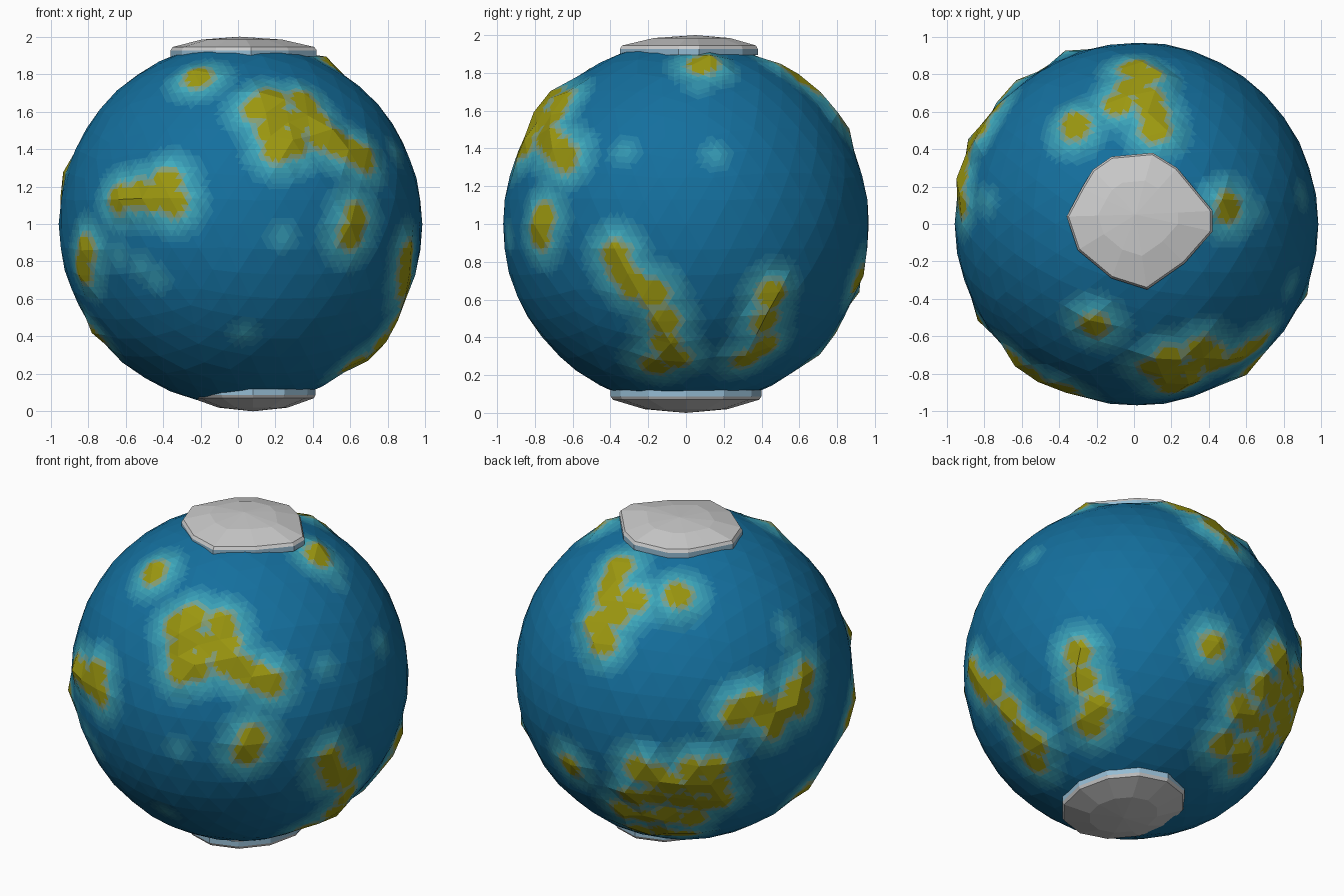
import bpy, bmesh, random
from math import sin, cos, radians, sqrt
from mathutils import Vector

if "Cube" in bpy.data.objects:
    bpy.data.objects.remove(bpy.data.objects["Cube"])

random.seed(4)
R = 0.97
CENTRE = Vector((0.015, 0, 1))


def material(name, rgb):
    m = bpy.data.materials.new(name)
    m.diffuse_color = (*rgb, 1)
    m.use_nodes = True
    m.node_tree.nodes["Principled BSDF"].inputs["Base Color"].default_value = m.diffuse_color
    return m


def lerp(a, b, t):
    return tuple(x + (y - x) * t for x, y in zip(a, b))


OCEAN, SHALLOW, LAND = (0.007, 0.16, 0.34), (0.05, 0.40, 0.50), (0.33, 0.31, 0.005)
sea_mats = [material("sea_%d" % i, lerp(OCEAN, SHALLOW, i / 5)) for i in range(6)]
shore_mats = [material("shore_%d" % i, lerp(SHALLOW, LAND, i / 3)) for i in range(1, 4)]
PALETTE = sea_mats + shore_mats


def seen_from(azimuth, elevation, spots):
    """Unit directions of spots (right, up) seen on the globe from one side."""
    a, e = radians(azimuth), radians(elevation)
    right = Vector((cos(a), sin(a), 0))
    toward = Vector((sin(a) * cos(e), -cos(a) * cos(e), sin(e)))
    up = toward.cross(right)
    return [(u * right + v * up + sqrt(max(0, 1 - u * u - v * v)) * toward).normalized()
            for u, v in spots]


# land areas as chains of spots, by the side they are seen from
land = seen_from(0, 0, [
    (.09, .62), (.17, .67), (.20, .57), (.34, .66), (.30, .55), (.17, .50), (.20, .41),
    (.28, .44), (.40, .57), (.43, .48), (.52, .44), (.60, .40), (.67, .36),
    (-.66, .14), (-.56, .16), (-.47, .15), (-.40, .22), (-.37, .12),
    (.63, .04), (.60, -.06), (-.84, -.14), (-.86, -.24), (-.23, .80)])
land += seen_from(90, 0, [
    (-.38, -.17), (-.35, -.26), (-.29, -.33), (-.18, -.38), (-.12, -.52), (-.11, -.64),
    (-.17, -.77), (-.06, -.72), (.46, -.38), (.43, -.52), (.42, -.66), (.33, -.73)])
land += seen_from(0, 90, [
    (-.02, .85), (.05, .80), (-.04, .74), (-.10, .66), (.06, .68), (.09, .60), (.10, .52),
    (-.33, .53), (.50, .09)])
land += seen_from(213, 22, [
    (-.23, -.53), (-.13, -.57), (.08, -.53), (.20, -.52), (-.05, -.62), (.10, -.62),
    (.22, -.63), (.24, -.72), (-.27, -.70), (-.14, -.70), (.02, -.72), (.14, -.74),
    (-.33, -.80), (-.20, -.83), (-.06, -.82), (.08, -.84), (-.10, -.92), (.02, -.94),
    (-.24, -.92), (.34, -.19), (.42, -.14), (.50, -.19), (.56, -.27), (.62, -.16),
    (.68, -.07), (.74, .02), (.72, -.14), (-.65, -.54)])
land += [Vector((-.78, -.1, -.6)).normalized()]

# shallow water
shoal = seen_from(0, 0, [(.23, -.06), (.02, -.60), (-.68, -.17), (-.56, -.23), (-.47, -.30), (.62, .20)])
shoal += seen_from(90, 0, [(-.34, .40), (.16, .38), (.03, .82)])
shoal += seen_from(213, 22, [(.65, .23), (.0, -.45), (-.15, .40), (-.1, .49)])
shoal += seen_from(0, 90, [(.65, .07), (-.82, .12), (-.2, -.45)])


def gap(d, spots):
    return min((d - s).length for s in spots)


def colour_index(d):
    g = gap(d, land)
    if g < 0.105:
        return 6 + min(2, int((0.105 - g) / 0.018))
    depth = max(1 - (g - 0.105) / 0.13, 0.75 - gap(d, shoal) / 0.16, 0)
    return min(5, int(depth * 5 + 0.5))


# globe: faceted sphere with raised, rugged land
bm = bmesh.new()
bmesh.ops.create_icosphere(bm, subdivisions=4, radius=1)
for v in bm.verts:
    d = v.co.normalized()
    g = gap(d, land)
    h = random.uniform(-.003, .003)
    if g < 0.09:
        h = random.uniform(.015, .042)
    v.co = d * (R + h)
# flat subdivision keeps the facets and lets the colours blend
bmesh.ops.subdivide_edges(bm, edges=bm.edges[:], cuts=3, use_grid_fill=True)
for f in bm.faces:
    f.material_index = colour_index(f.calc_center_median().normalized())
me = bpy.data.meshes.new("globe")
bm.to_mesh(me)
bm.free()
globe = bpy.data.objects.new("globe", me)
globe.location = CENTRE
bpy.context.collection.objects.link(globe)
for m in PALETTE:
    me.materials.append(m)

# ice caps: stacked rings from an outline to a centre point
ICE = material("ice", (0.8, 0.8, 0.8))
FRINGE = material("ice_fringe", (0.30, 0.50, 0.65))


def ice_cap(name, outline, side, rim, top):
    c = sum((Vector(p) for p in outline), Vector((0, 0))) / len(outline)
    bm = bmesh.new()
    rings = []
    for k, z in [(1.0, rim - .05), (1.0, rim - .018), (.97, rim), (.55, rim + (top - rim) * .72)]:
        rings.append([bm.verts.new((*(c + (Vector(p) - c) * k), 1 + side * z)) for p in outline])
    tip = bm.verts.new((c.x, c.y, 1 + side * top))
    n = len(outline)
    for r, (lo, hi) in enumerate(zip(rings, rings[1:])):
        for i in range(n):
            f = bm.faces.new((lo[i], lo[(i + 1) % n], hi[(i + 1) % n], hi[i]))
            f.material_index = 1 if r == 0 else 0
    for i in range(n):
        bm.faces.new((rings[-1][i], rings[-1][(i + 1) % n], tip))
    bmesh.ops.recalc_face_normals(bm, faces=bm.faces[:])
    if sum(f.normal.z for f in bm.faces) * side < 0:
        bmesh.ops.reverse_faces(bm, faces=bm.faces[:])
    me = bpy.data.meshes.new(name)
    bm.to_mesh(me)
    bm.free()
    me.materials.append(ICE)
    me.materials.append(FRINGE)
    bpy.context.collection.objects.link(bpy.data.objects.new(name, me))


ice_cap("north_ice_cap", [
    (-.36, .04), (-.28, .19), (-.22, .29), (-.12, .36), (.10, .38), (.23, .30),
    (.42, .07), (.42, -.04), (.27, -.21), (.07, -.35), (-.12, -.29), (-.30, -.14)], 1, .945, 1.0)
ice_cap("south_ice_cap", [
    (.08 + .335 * cos(radians(a)), .40 * sin(radians(a))) for a in range(0, 360, 30)], -1, .93, 1.0)
